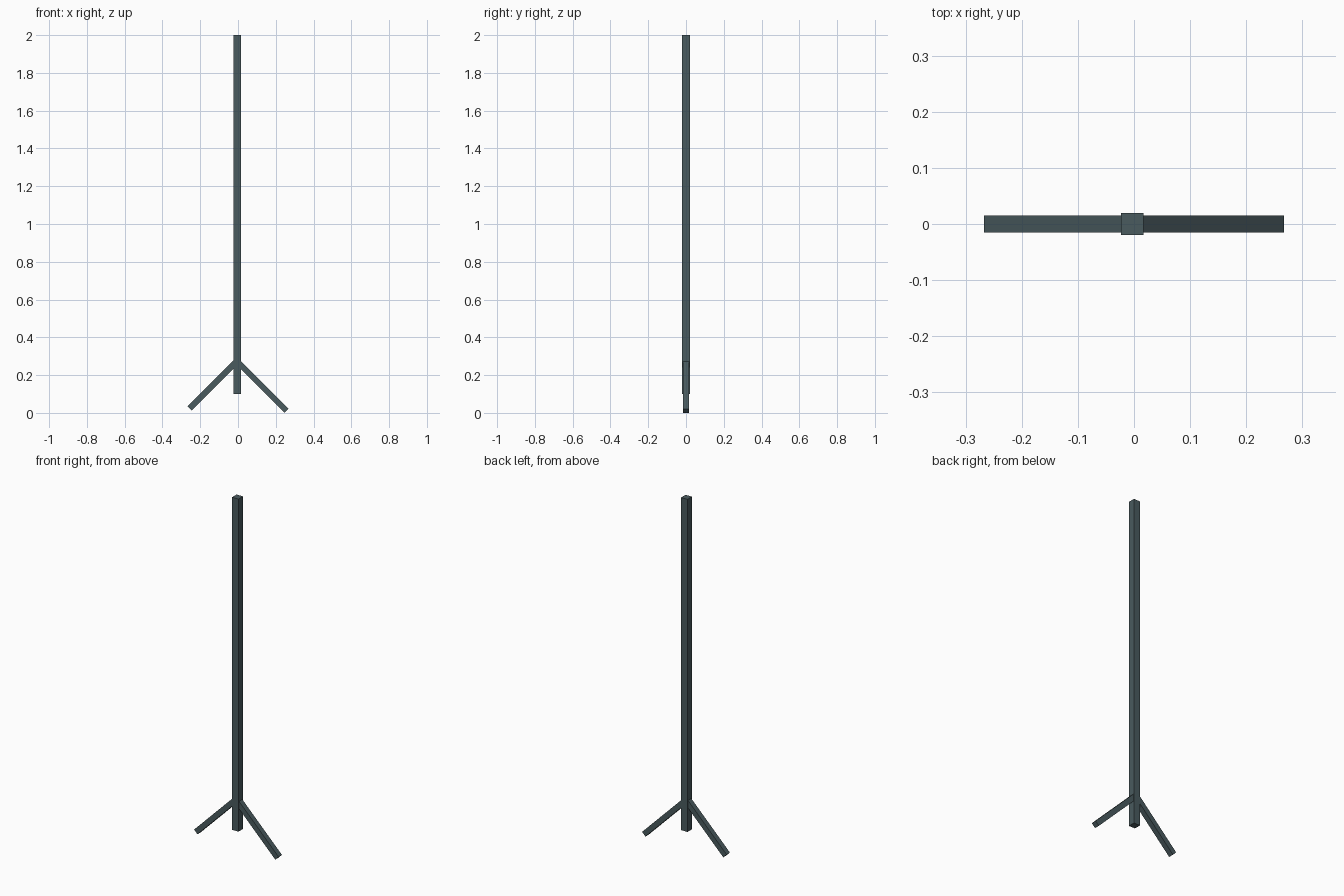
import bpy, math
from mathutils import Vector

if "Cube" in bpy.data.objects:
    bpy.data.objects.remove(bpy.data.objects["Cube"])

steel = bpy.data.materials.new("dark slate steel")
steel.diffuse_color = (0.068, 0.104, 0.114, 1)
steel.use_nodes = True
steel.node_tree.nodes["Principled BSDF"].inputs["Base Color"].default_value = steel.diffuse_color


def bar(name, start, end, width):
    """Square bar running between two points in the x-z plane."""
    a, b = Vector(start), Vector(end)
    d = b - a
    bpy.ops.mesh.primitive_cube_add(size=1, location=(a + b) / 2)
    ob = bpy.context.object
    ob.name = name
    ob.scale = (width, width, d.length)
    ob.rotation_euler = (0, math.atan2(d.x, d.z), 0)
    ob.data.materials.append(steel)
    return ob


# Upright pole
bar("pole", (-0.003, 0, 0.1), (-0.003, 0, 2.0), 0.04)

# Splayed legs at 45 degrees, joined inside the pole
bar("left_leg", (-0.008, 0, 0.272), (-0.2564, 0, 0.0236), 0.03)
bar("right_leg", (0.002, 0, 0.265), (0.2564, 0, 0.0106), 0.03)
